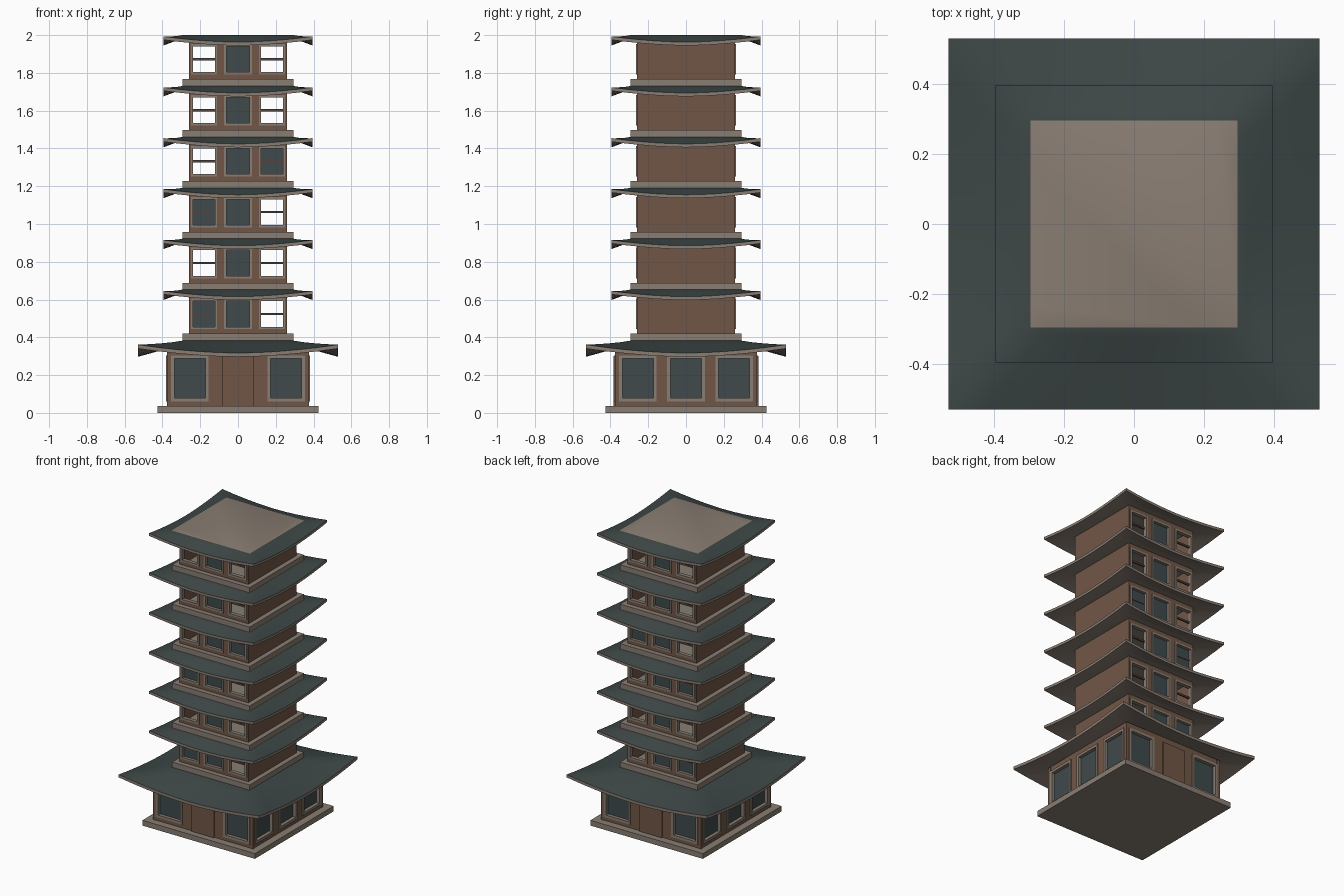
import bpy, bmesh, math
from mathutils import Matrix, Vector

if "Cube" in bpy.data.objects:
    bpy.data.objects.remove(bpy.data.objects["Cube"])


def material(name, rgb):
    m = bpy.data.materials.new(name)
    m.diffuse_color = (*rgb, 1)
    m.use_nodes = True
    m.node_tree.nodes["Principled BSDF"].inputs["Base Color"].default_value = m.diffuse_color
    return m


STONE = material("warm grey stone", (0.25, 0.205, 0.17))
WOOD = material("brown wood", (0.165, 0.094, 0.063))
TILE = material("dark roof tile", (0.047, 0.062, 0.062))
GLASS = material("dark glass", (0.05, 0.068, 0.07))
RAIL = material("dark window rail", (0.085, 0.06, 0.048))


def finish(name, bm, mats):
    bmesh.ops.recalc_face_normals(bm, faces=bm.faces)
    me = bpy.data.meshes.new(name)
    bm.to_mesh(me)
    bm.free()
    for m in mats:
        me.materials.append(m)
    ob = bpy.data.objects.new(name, me)
    bpy.context.collection.objects.link(ob)
    return ob


def boxes(name, mat, items):
    """items: (u0, u1, depth0, depth1, z0, z1, side); side 0 faces -y, then turns by 90 degrees"""
    bm = bmesh.new()
    for u0, u1, d0, d1, z0, z1, k in items:
        m = (Matrix.Rotation(k * math.pi / 2, 4, 'Z')
             @ Matrix.Translation(((u0 + u1) / 2, -(d0 + d1) / 2, (z0 + z1) / 2))
             @ Matrix.Diagonal((u1 - u0, d1 - d0, z1 - z0, 1)))
        bmesh.ops.create_cube(bm, size=1, matrix=m)
    if items:
        finish(name, bm, [mat])
    else:
        bm.free()


def block(name, mat, h, z0, z1):
    boxes(name, mat, [(-h, h, -h, h, z0, z1, 0)])


def roof(name, inner, eave, z, drop, lift, thick):
    """curved skirt roof: eaves dip in the middle and rise at the corners"""
    n, rings = 10, 4
    bm = bmesh.new()

    def layer(dz):
        rows = []
        for r in range(rings + 1):
            s = r / rings
            h = inner + (eave - inner) * s
            row = []
            for k in range(4):
                rot = Matrix.Rotation(k * math.pi / 2, 3, 'Z')
                for i in range(n):
                    t = 2 * i / n - 1
                    p = Vector((t * h, -h, z - drop * s + lift * abs(t) ** 1.8 * s ** 1.3 - dz))
                    row.append(bm.verts.new(rot @ p))
            rows.append(row)
        return rows

    def strip(a, b, mi):
        c = len(a)
        for i in range(c):
            f = bm.faces.new((a[i], a[(i + 1) % c], b[(i + 1) % c], b[i]))
            f.material_index = mi
            f.smooth = mi == 1

    top, bot = layer(0), layer(thick)
    for r in range(rings):
        strip(top[r], top[r + 1], 1)
        strip(bot[r], bot[r + 1], 0)
    strip(top[-1], bot[-1], 0)
    bm.faces.new(top[0])      # flat cap
    bm.faces.new(bot[0])      # ceiling
    ob = finish(name, bm, [STONE, TILE])
    bpy.ops.object.select_all(action='DESELECT')
    ob.select_set(True)
    bpy.context.view_layer.objects.active = ob
    bpy.ops.object.shade_smooth_by_angle(angle=math.radians(30))


def facade(k, half, face, z0, z1, wins, wz0, wz1, wall, frame, glass, rim, thick=0.025):
    """wall with openings; wins = list of (centre, half width)"""
    d0 = face - thick
    edges = [-half] + [e for c, w in wins for e in (c - w, c + w)] + [half]
    for a, b in zip(edges[::2], edges[1::2]):
        wall.append((a, b, d0, face, z0, z1, k))
    f0, f1 = face - thick * 0.8, face + 0.006
    for c, w in wins:
        wall.append((c - w, c + w, d0, face, z0, wz0, k))
        wall.append((c - w, c + w, d0, face, wz1, z1, k))
        for s in (c - w, c + w - rim):
            frame.append((s, s + rim, f0, f1, wz0, wz1, k))
        for s in (wz0, wz1 - rim):
            frame.append((c - w + rim, c + w - rim, f0, f1, s, s + rim, k))


# ---- ground floor ----
block("plinth", STONE, 0.425, 0, 0.036)
wall, frame, glass = [], [], []
for k in range(4):
    wins = [(-0.255, 0.1), (0.255, 0.1)]
    if k % 2:
        wins.insert(1, (0, 0.1))
    half = 0.375 if k % 2 == 0 else 0.35
    facade(k, half, 0.375, 0.036, 0.34, wins, 0.06, 0.305, wall, frame, glass, 0.018)
    for c, w in wins:
        glass.append((c - w, c + w, 0.352, 0.358, 0.06, 0.305, k))
boxes("ground_walls", WOOD, wall)
boxes("ground_window_frames", STONE, frame)
boxes("ground_glass", GLASS, glass)
# door leaves and jambs on front and back
boxes("doors", WOOD, [(-0.085, 0.085, 0.37, 0.383, 0.036, 0.3, k) for k in (0, 2)])
boxes("corner_posts", WOOD, [(s * 0.365 - 0.012, s * 0.365 + 0.012, 0.353, 0.377, 0.036, 0.335, k)
                             for k in (0, 2) for s in (-1, 1)])
roof("ground_roof", 0.29, 0.53, 0.383, 0.066, 0.044, 0.02)

# ---- six upper storeys; which side windows stand open (left, right) ----
OPEN = [(0, 1), (1, 1), (0, 1), (1, 0), (1, 1), (1, 1)]
PITCH = 0.2695
for i, (left, right) in enumerate(OPEN):
    z = 0.383 + PITCH * i
    tag = f"storey_{i + 1}_"
    block(tag + "slab", STONE, 0.293, z, z + 0.036)
    wall, frame, glass, rail = [], [], [], []
    top = z + PITCH - 0.018
    wz0, wz1 = z + 0.06, z + 0.222
    for k in (0, 2):
        wins = [(-0.18, 0.07), (0, 0.073), (0.18, 0.07)]
        facade(k, 0.26, 0.26, z + 0.036, top, wins, wz0, wz1, wall, frame, glass, 0.013)
        sgn = 1 if k == 0 else -1
        for c, w in wins:
            x = c * sgn
            if not ((x < -0.1 and left) or (x > 0.1 and right)):
                glass.append((c - w, c + w, 0.24, 0.246, wz0, wz1, k))
            if c:
                rail.append((c - w + 0.013, c + w - 0.013, 0.24, 0.25, z + 0.135, z + 0.147, k))
    # plain side walls
    for k in (1, 3):
        wall.append((-0.235, 0.235, 0.242, 0.26, z + 0.036, top, k))
    boxes(tag + "walls", WOOD, wall)
    boxes(tag + "window_frames", STONE, frame)
    boxes(tag + "glass", GLASS, glass)
    boxes(tag + "window_rails", RAIL, rail)
    roof(tag + "roof", 0.295, 0.395, z + PITCH, 0.037, 0.03, 0.018)
